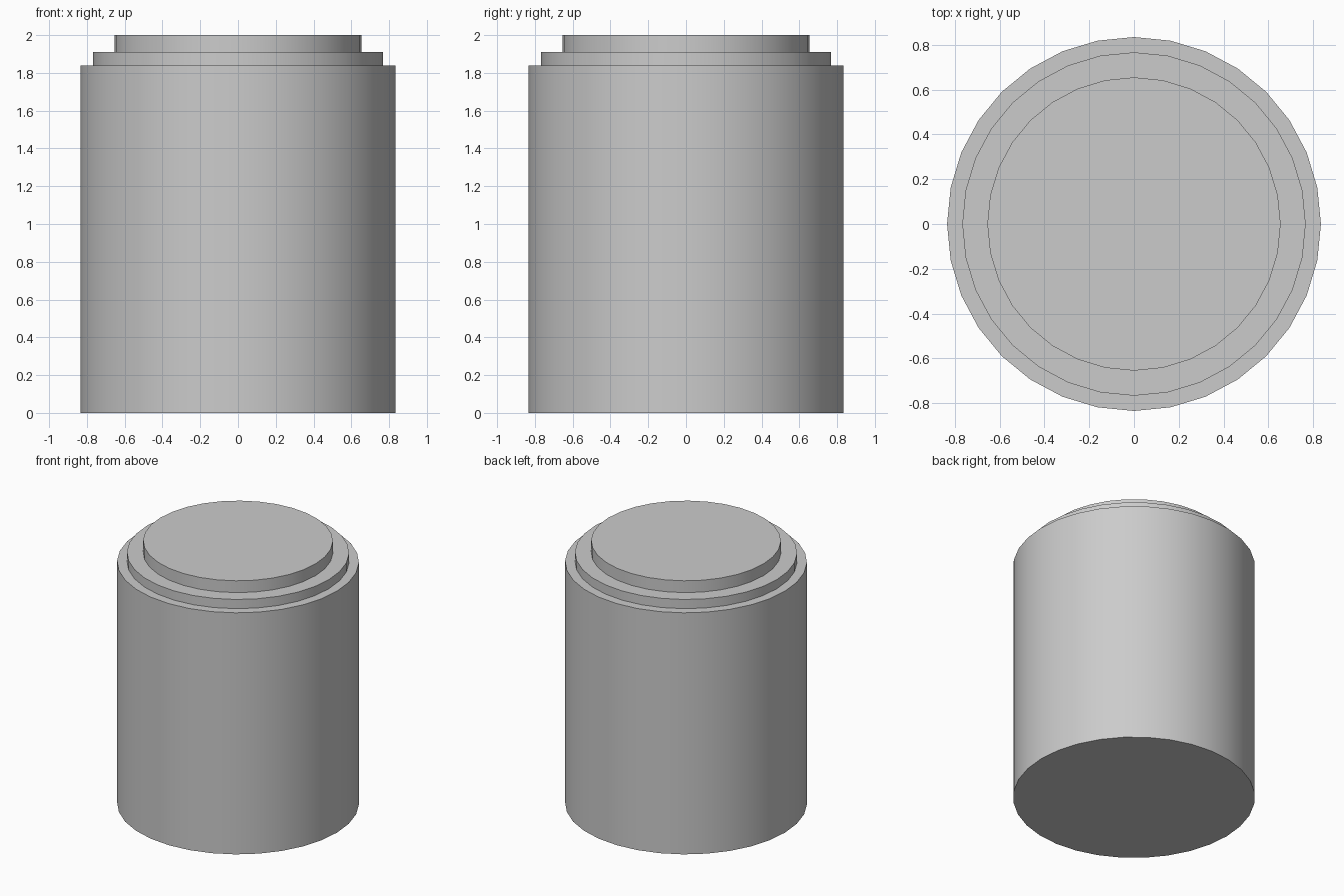
import bpy, bmesh
from math import radians, sin, cos, tau

if "Cube" in bpy.data.objects:
    bpy.data.objects.remove(bpy.data.objects["Cube"])

SIDES = 32
# Stepped outline from base to lid: (radius, height)
PROFILE = [(0.835, 0.0), (0.835, 1.84), (0.767, 1.84),
           (0.767, 1.91), (0.655, 1.91), (0.655, 2.0)]


def lathe(name, profile, sides):
    bm = bmesh.new()
    rings = [[bm.verts.new((r * cos(tau * i / sides), r * sin(tau * i / sides), z))
              for i in range(sides)] for r, z in profile]
    for low, high in zip(rings, rings[1:]):
        for i in range(sides):
            j = (i + 1) % sides
            bm.faces.new((low[i], low[j], high[j], high[i]))
    # Flat base and top
    bm.faces.new(rings[0][::-1])
    bm.faces.new(rings[-1])
    mesh = bpy.data.meshes.new(name)
    bm.to_mesh(mesh)
    bm.free()
    obj = bpy.data.objects.new(name, mesh)
    bpy.context.collection.objects.link(obj)
    return obj


# Canister body with two stepped shoulders
body = lathe("stepped_canister", PROFILE, SIDES)
bpy.context.view_layer.objects.active = body
body.select_set(True)
bpy.ops.object.shade_smooth_by_angle(angle=radians(30))
